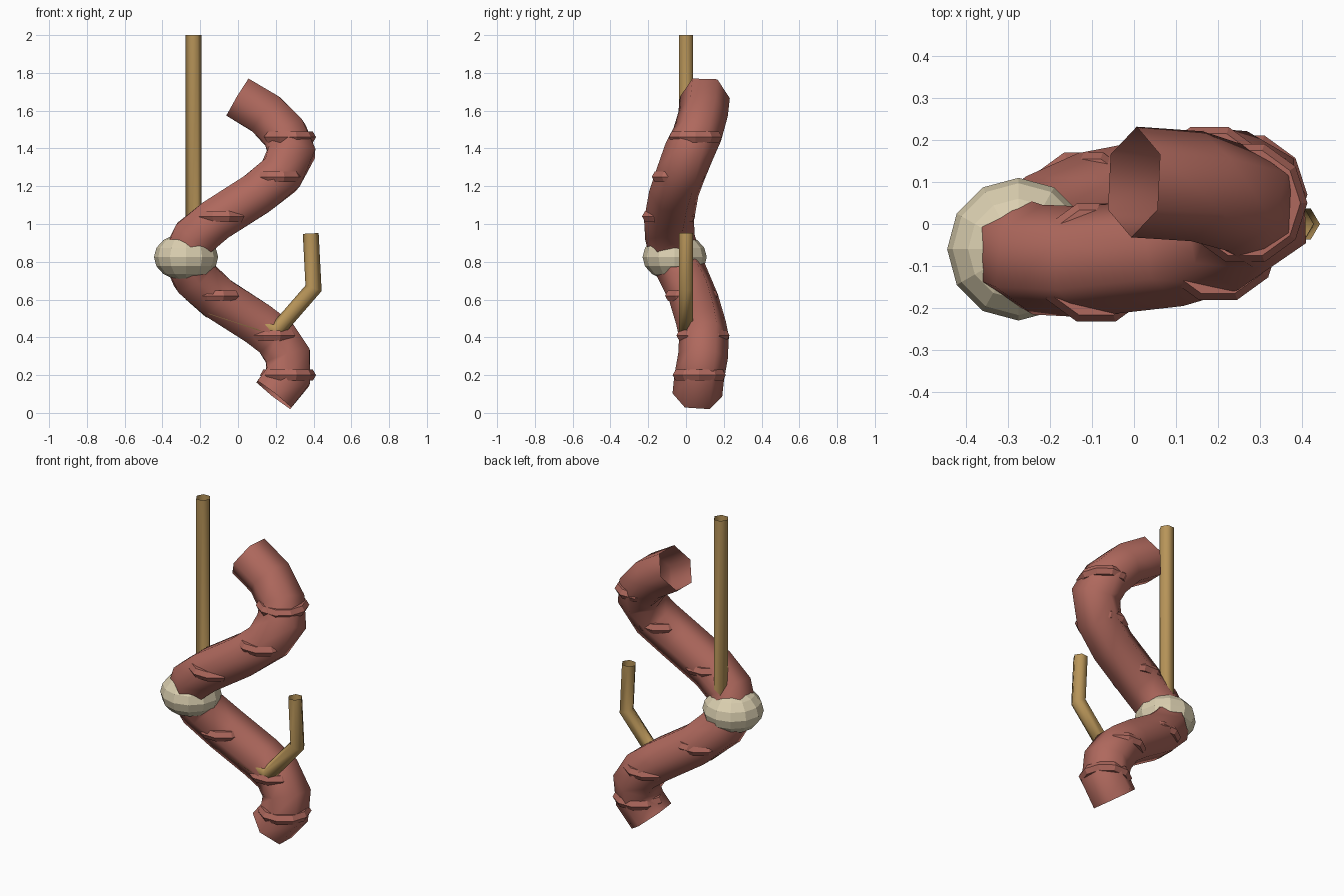
import bpy, bmesh, math
from mathutils import Vector

if "Cube" in bpy.data.objects:
    bpy.data.objects.remove(bpy.data.objects["Cube"])


def material(name, rgb):
    m = bpy.data.materials.new(name)
    m.diffuse_color = (*rgb, 1)
    m.use_nodes = True
    m.node_tree.nodes["Principled BSDF"].inputs["Base Color"].default_value = m.diffuse_color
    return m


FLESH = material("flesh", (0.43, 0.14, 0.11))
BRASS = material("brass", (0.48, 0.30, 0.10))
BONE = material("bone", (0.70, 0.62, 0.43))


def sweep(name, path, radius, start, mat, sides=6):
    """Open-ended hexagonal tube along a path, with mitred bends."""
    pts = [Vector(p) for p in path]
    bm = bmesh.new()
    loops = []
    for i, p in enumerate(pts):
        a = (p - pts[max(i - 1, 0)]).normalized()
        b = (pts[min(i + 1, len(pts) - 1)] - p).normalized()
        t = (a + b).normalized()
        v = (Vector((0, 1, 0)) - t * t.y).normalized()
        u = v.cross(t)
        miter = 1 / max(0.5, t.dot(b if b.length else a))
        loops.append([bm.verts.new(p + radius * (
            u * math.cos(start + k * math.tau / sides) * miter
            + v * math.sin(start + k * math.tau / sides))) for k in range(sides)])
    for l0, l1 in zip(loops, loops[1:]):
        for k in range(sides):
            n = (k + 1) % sides
            bm.faces.new((l0[k], l0[n], l1[n], l1[k]))
    bmesh.ops.recalc_face_normals(bm, faces=bm.faces)
    me = bpy.data.meshes.new(name)
    bm.to_mesh(me)
    bm.free()
    me.materials.append(mat)
    ob = bpy.data.objects.new(name, me)
    bpy.context.collection.objects.link(ob)
    bpy.context.view_layer.objects.active = ob
    ob.select_set(True)
    bpy.ops.object.shade_smooth_by_angle(angle=math.radians(62))
    ob.select_set(False)
    return ob


# Worm body: one turn of a flattened helix
sweep("worm_body", [
    (0.19, 0.06, 0.095), (0.265, 0.07, 0.19), (0.265, 0.09, 0.30),
    (0.20, 0.095, 0.40), (0.10, 0.08, 0.475), (-0.11, 0.04, 0.61),
    (-0.23, -0.01, 0.72), (-0.275, -0.06, 0.83), (-0.23, -0.085, 0.93),
    (-0.12, -0.09, 1.02), (0.10, -0.065, 1.16), (0.225, -0.03, 1.26),
    (0.285, 0.015, 1.38), (0.25, 0.06, 1.475), (0.15, 0.09, 1.58),
    (0.0, 0.10, 1.67)], 0.132, math.pi / 2, FLESH)

# Hook: long shank, bend hidden in the worm, short upturned point
sweep("hook", [
    (-0.235, 0, 2.0), (-0.235, 0, 0.62), (-0.15, 0, 0.545),
    (0.20, 0, 0.43), (0.40, 0, 0.66), (0.385, 0, 0.95)], 0.042, 0, BRASS)

# Horizontal body rings, evenly spaced in height
ring_centres = [(0.265, 0.07), (0.18, 0.09), (-0.12, 0.03), (-0.275, -0.06),
                (-0.09, -0.092), (0.20, -0.04), (0.265, 0.05)]
for i, (x, y) in enumerate(ring_centres):
    bpy.ops.mesh.primitive_torus_add(
        location=(x, y, 0.20 + 0.21 * i), major_segments=10, minor_segments=6,
        major_radius=0.115, minor_radius=0.033)
    ring = bpy.context.object
    ring.name = f"body_ring_{i + 1}"
    ring.data.materials.append(FLESH)

# Pale swollen band at the middle bend
bpy.ops.mesh.primitive_uv_sphere_add(segments=12, ring_count=8, radius=1,
                                     location=(-0.275, -0.06, 0.825))
band = bpy.context.object
band.name = "pale_band"
band.scale = (0.17, 0.17, 0.127)
band.data.materials.append(BONE)
